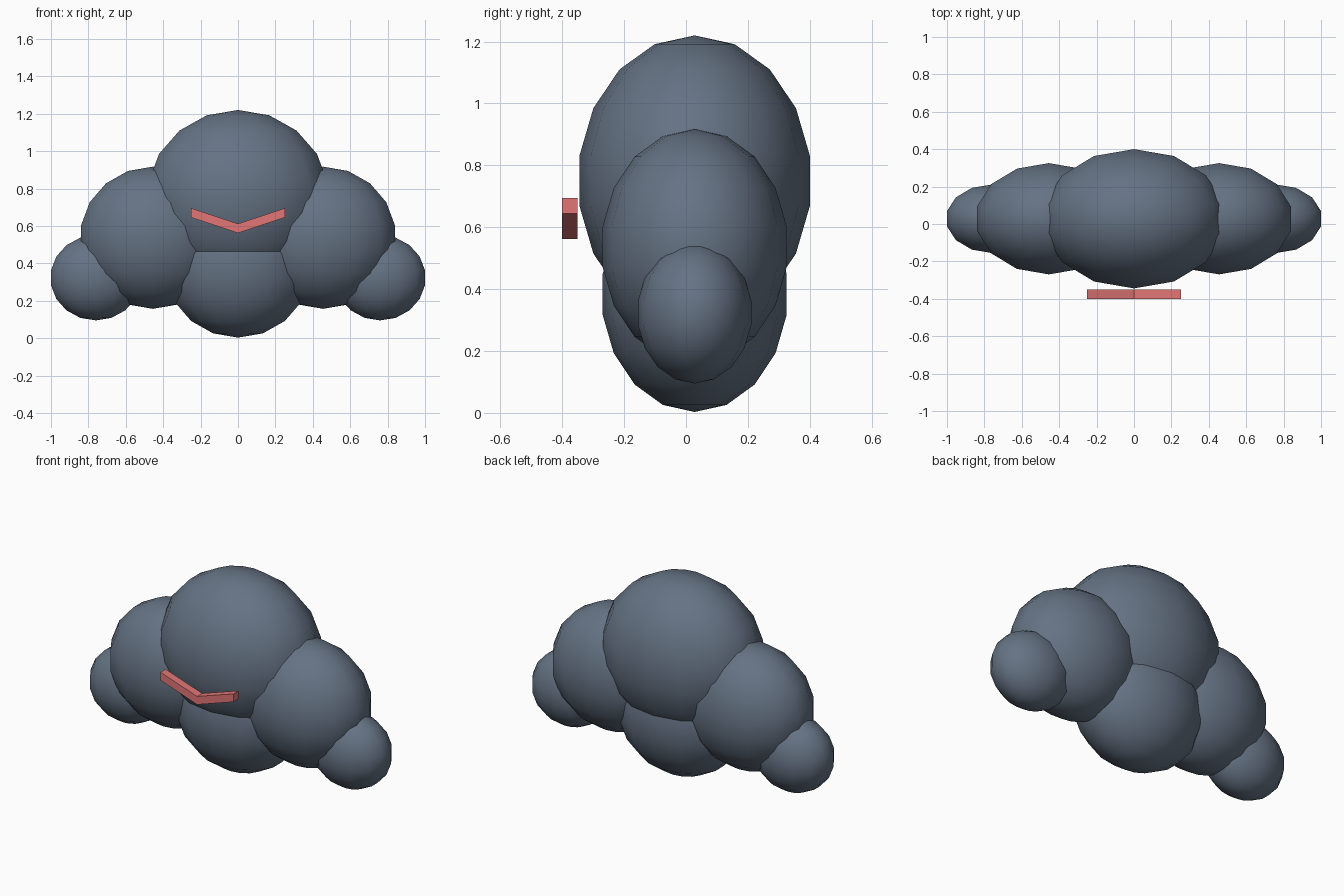
import bpy
import bmesh
from mathutils import Matrix

cube = bpy.data.objects.get("Cube")
if cube:
    bpy.data.objects.remove(cube, do_unlink=True)


def make_material(name, rgb):
    mat = bpy.data.materials.new(name)
    mat.use_nodes = True
    color = (*rgb, 1.0)
    mat.diffuse_color = color
    mat.node_tree.nodes["Principled BSDF"].inputs["Base Color"].default_value = color
    return mat


def add_object(name, bm, mat, smooth):
    mesh = bpy.data.meshes.new(name)
    bmesh.ops.recalc_face_normals(bm, faces=bm.faces)
    for face in bm.faces:
        face.smooth = smooth
    bm.to_mesh(mesh)
    bm.free()
    mesh.materials.append(mat)
    obj = bpy.data.objects.new(name, mesh)
    bpy.context.collection.objects.link(obj)
    return obj


cloud_gray = make_material("slate_gray", (0.13, 0.17, 0.23))
mouth_red = make_material("salmon_red", (0.76, 0.18, 0.18))

DEPTH_CENTRE = 0.028


def puff(name, x, z, radii):
    """Squashed low-poly ball with vertices on the front and back."""
    bm = bmesh.new()
    bmesh.ops.create_uvsphere(bm, u_segments=14, v_segments=9, radius=1)
    # Put a vertex column exactly on +y and -y
    start = max(bm.verts, key=lambda v: v.co.y)
    angle = start.co.xy.angle_signed((0, 1))
    bmesh.ops.rotate(bm, verts=bm.verts, matrix=Matrix.Rotation(-angle, 3, "Z"))
    bmesh.ops.scale(bm, verts=bm.verts, vec=radii)
    bmesh.ops.translate(bm, verts=bm.verts, vec=(x, DEPTH_CENTRE, z))
    return add_object(name, bm, cloud_gray, True)


# Cloud body
puff("top_puff", 0, 0.75, (0.5, 0.378, 0.47))
puff("bottom_puff", 0, 0.383, (0.4, 0.302, 0.38))
for side, sign in (("left", 1), ("right", -1)):
    puff(side + "_middle_puff", sign * 0.455, 0.537, (0.4, 0.302, 0.38))
    puff(side + "_end_puff", sign * 0.76, 0.323, (0.25, 0.186, 0.228))

# V-shaped mouth: each half is a sheared bar
for side, sign in (("left", 1), ("right", -1)):
    bm = bmesh.new()
    bmesh.ops.create_cube(bm, size=1)
    for v in bm.verts:
        t = v.co.x + 0.5
        v.co = (sign * t * 0.25, -0.375 + v.co.y * 0.05,
                0.587 + t * 0.083 + v.co.z * 0.05)
    add_object(side + "_mouth_bar", bm, mouth_red, False)
